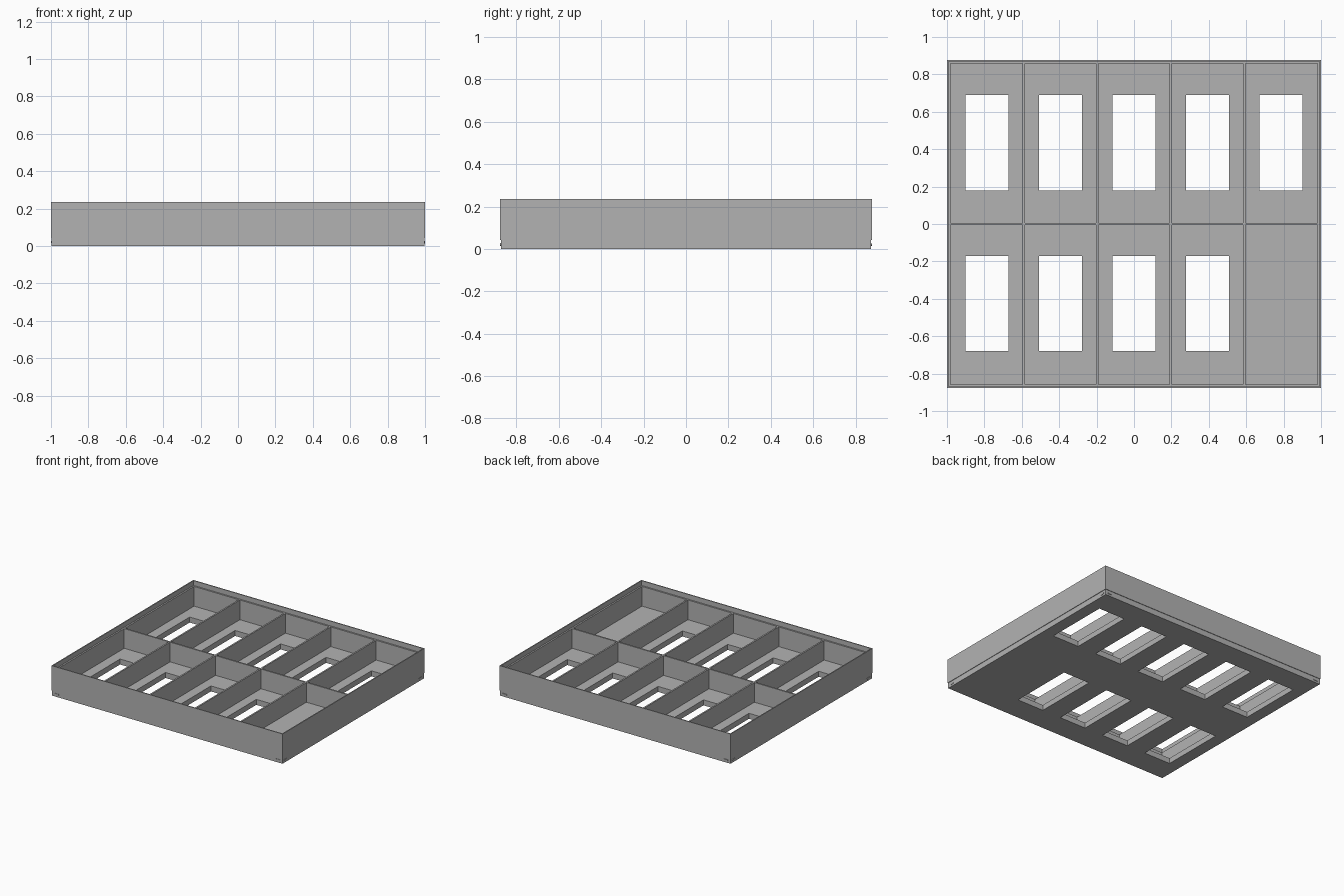
import bpy, bmesh
from mathutils import Matrix
from math import pi

if "Cube" in bpy.data.objects:
    bpy.data.objects.remove(bpy.data.objects["Cube"])

HX, HY = 1.0, 0.877            # outer half sizes
FLOOR, LEDGE, TOP = 0.043, 0.197, 0.235
INSET = 0.004                  # base sits slightly inside the walls
PITCH = 0.393

grey = bpy.data.materials.new("matte grey")
grey.use_nodes = True
grey.diffuse_color = (0.45, 0.45, 0.45, 1)
grey.node_tree.nodes["Principled BSDF"].inputs["Base Color"].default_value = (0.45, 0.45, 0.45, 1)


def finish(name, bm):
    bmesh.ops.recalc_face_normals(bm, faces=bm.faces)
    mesh = bpy.data.meshes.new(name)
    bm.to_mesh(mesh)
    bm.free()
    mesh.materials.append(grey)
    obj = bpy.data.objects.new(name, mesh)
    bpy.context.collection.objects.link(obj)
    return obj


def box(name, x0, x1, y0, y1, z0, z1):
    bm = bmesh.new()
    bmesh.ops.create_cube(bm, size=1)
    for v in bm.verts:
        v.co = ((x0 + x1) / 2 + v.co.x * (x1 - x0),
                (y0 + y1) / 2 + v.co.y * (y1 - y0),
                (z0 + z1) / 2 + v.co.z * (z1 - z0))
    return finish(name, bm)


# Base plate: a grid of cells, leaving out the windows, extruded upward
xs, columns = [-HX + INSET], [(i - 2) * PITCH for i in range(5)]
for c in columns:
    xs += [c - 0.115, c + 0.115]
xs.append(HX - INSET)
ys = [-HY + INSET, -0.68, -0.17, 0.18, 0.69, HY - INSET]

bm = bmesh.new()
grid = [[bm.verts.new((x, y, 0)) for y in ys] for x in xs]
for i in range(len(xs) - 1):
    for j in range(len(ys) - 1):
        window = i % 2 == 1 and j % 2 == 1
        solid_corner = i == len(xs) - 3 and j == 1
        if not window or solid_corner:
            bm.faces.new((grid[i][j], grid[i + 1][j], grid[i + 1][j + 1], grid[i][j + 1]))
raised = bmesh.ops.extrude_face_region(bm, geom=bm.faces[:], use_keep_orig=True)
for item in raised["geom"]:
    if isinstance(item, bmesh.types.BMVert):
        item.co.z = FLOOR
finish("base_plate", bm)

# Outer wall: stepped profile swept round the rectangle
profile = [(0, FLOOR), (0, TOP), (0.008, TOP), (0.008, LEDGE), (0.02, LEDGE), (0.02, FLOOR)]
bm = bmesh.new()
rings = [[bm.verts.new((sx * (HX - d), sy * (HY - d), z))
          for sx, sy in ((-1, -1), (1, -1), (1, 1), (-1, 1))] for d, z in profile]
for k, ring in enumerate(rings):
    after = rings[(k + 1) % len(rings)]
    for c in range(4):
        n = (c + 1) % 4
        bm.faces.new((ring[c], ring[n], after[n], after[c]))
finish("outer_wall", bm)

# Dividers
T = 0.006
box("long_divider", -HX + 0.02, HX - 0.02, -T, T, FLOOR, LEDGE)
for i in range(4):
    x = (i - 1.5) * PITCH
    for side, y0, y1 in (("front", -HY + 0.02, -T), ("back", T, HY - 0.02)):
        box(f"{side}_divider_{i + 1}", x - T, x + T, y0, y1, FLOOR, LEDGE)


# Small rounded catches near the base corners
def catch(name, x, y, turn):
    bm = bmesh.new()
    bmesh.ops.create_cone(bm, cap_ends=True, segments=16, radius1=0.007,
                          radius2=0.005, depth=0.008)
    for v in bm.verts:                     # stretch the disc into a capsule
        v.co.x += 0.013 if v.co.x > 0 else -0.013
    bm.transform(Matrix.Translation((x, y, 0.02)) @ Matrix.Rotation(turn, 4, "Z")
                 @ Matrix.Rotation(-pi / 2, 4, "X"))
    finish(name, bm)


for sx in (-1, 1):
    for sy in (-1, 1):
        tag = ("front" if sy < 0 else "back") + ("_left" if sx > 0 else "_right")
        catch(tag + "_catch", sx * 0.957, sy * (HY - INSET), 0)
        catch(tag + "_side_catch", sx * (HX - INSET), sy * (HY - 0.043), pi / 2)
